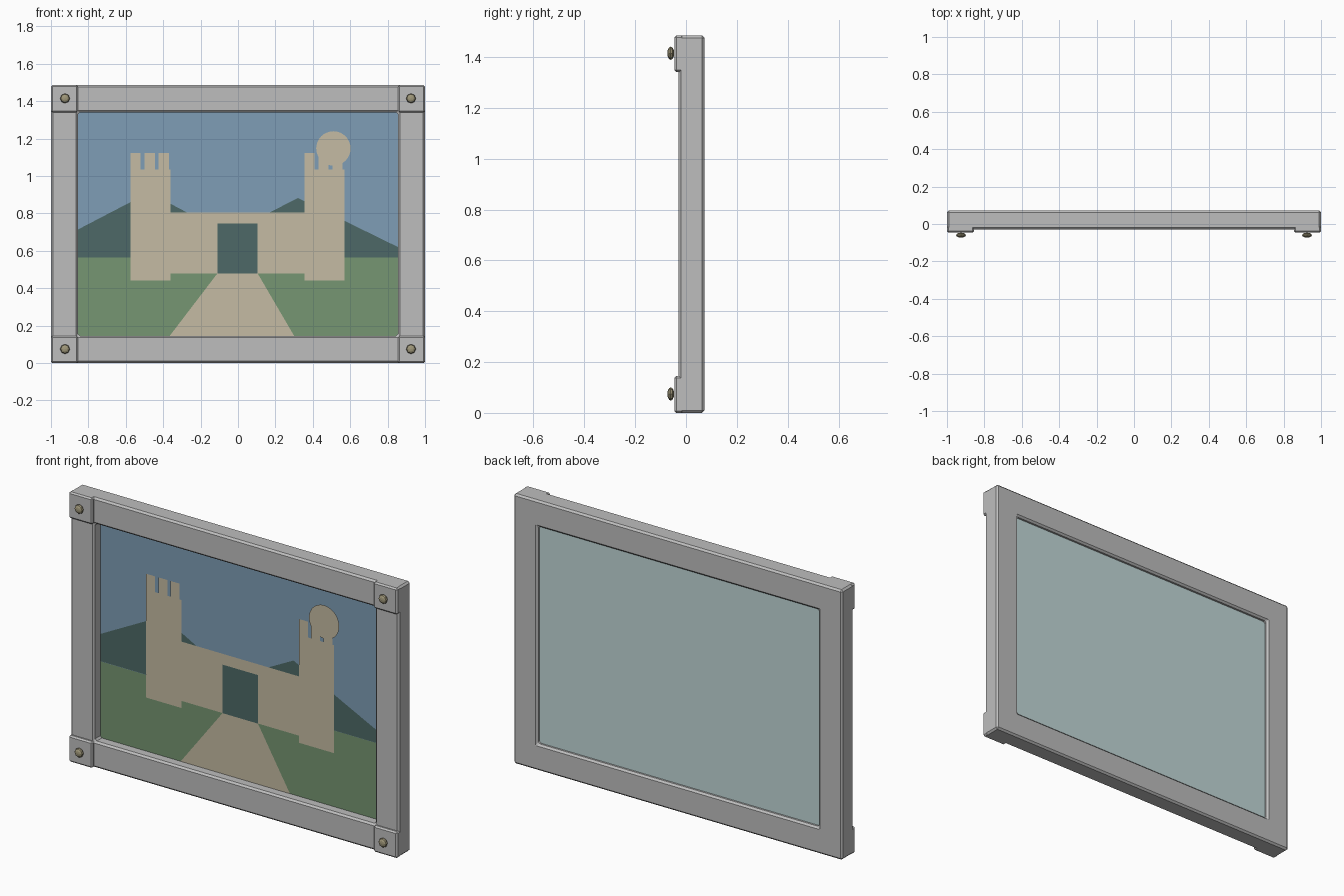
import bpy, bmesh, math
from mathutils import Matrix

if "Cube" in bpy.data.objects:
    bpy.data.objects.remove(bpy.data.objects["Cube"])


def material(name, r, g, b):
    """Make a flat material from 0-255 display values."""
    col = [((v / 255 + 0.055) / 1.055) ** 2.4 for v in (r, g, b)] + [1]
    m = bpy.data.materials.new(name)
    m.use_nodes = True
    m.diffuse_color = col
    bsdf = m.node_tree.nodes["Principled BSDF"]
    bsdf.inputs["Base Color"].default_value = col
    bsdf.inputs["Roughness"].default_value = 0.8
    return m


GREY = material("frame grey", 190, 190, 190)
GLASS = material("pale backing", 194, 216, 216)
SKY = material("sky blue", 126, 158, 182)
GRASS = material("grass green", 118, 150, 114)
DARK = material("dark slate", 77, 105, 103)
STONE = material("sandstone", 197, 187, 163)
BRASS = material("dull brass", 160, 152, 122)

HALF, TOP, BAR = 1.0, 1.485, 0.145      # half width, height, bar width
FRONT, BACK, PLATE = -0.03, 0.0725, -0.046
PICTURE = 0.027                         # depth of the painted surface


def finish(name, bm, mat, bevel=0):
    bmesh.ops.recalc_face_normals(bm, faces=bm.faces)
    me = bpy.data.meshes.new(name)
    bm.to_mesh(me)
    bm.free()
    ob = bpy.data.objects.new(name, me)
    bpy.context.collection.objects.link(ob)
    me.materials.append(mat)
    if bevel:
        mod = ob.modifiers.new("soft edges", "BEVEL")
        mod.width = bevel
        mod.segments = 1
    return ob


def box(name, x, y, z, mat, bevel=0):
    bm = bmesh.new()
    size = [b - a for a, b in (x, y, z)]
    mid = [(a + b) / 2 for a, b in (x, y, z)]
    bmesh.ops.create_cube(bm, size=1, matrix=Matrix.Translation(mid) @ Matrix.Diagonal(size + [1]))
    return finish(name, bm, mat, bevel)


def paint(name, points, layer, mat):
    """Flat painted shape facing the front, each layer a hair forward."""
    bm = bmesh.new()
    y = PICTURE - 0.001 * layer
    face = bm.faces.new([bm.verts.new((x, y, z)) for x, z in points])
    face.normal_update()
    flip = face.normal.y > 0
    ob = finish(name, bm, mat)
    if (ob.data.polygons[0].normal.y > 0):
        ob.data.flip_normals()
    return ob


def rect(x0, x1, z0, z1):
    return [(x0, z0), (x1, z0), (x1, z1), (x0, z1)]


# Frame: rectangular section swept round the four corners
bm = bmesh.new()
loops = []
for inset, y in ((0, FRONT), (BAR, FRONT), (BAR, BACK), (0, BACK)):
    corners = rect(-HALF + inset, HALF - inset, inset, TOP - inset)
    loops.append([bm.verts.new((x, y, z)) for x, z in corners])
for i in range(4):
    a, b = loops[i], loops[(i + 1) % 4]
    for j in range(4):
        k = (j + 1) % 4
        bm.faces.new((a[j], a[k], b[k], b[j]))
finish("frame", bm, GREY, 0.01)

# Corner plates with flattened studs
for side, sx in (("left", 1), ("right", -1)):
    for level, z in (("bottom", 0), ("top", TOP - BAR)):
        xs = sorted((sx * (HALF - BAR), sx * HALF))
        box(f"{level}_{side}_corner_plate", xs, (PLATE, FRONT + 0.02), (z, z + BAR), GREY, 0.008)
        bm = bmesh.new()
        place = Matrix.Translation((sx * 0.925, -0.06, z + BAR / 2 + 0.002))
        place = place @ Matrix.Diagonal((0.026, 0.0135, 0.026, 1)) @ Matrix.Rotation(math.pi / 2, 4, "X")
        bmesh.ops.create_uvsphere(bm, u_segments=8, v_segments=6, radius=1, matrix=place)
        finish(f"{level}_{side}_stud", bm, BRASS)

# Backing board
L, R, B, T = -HALF + BAR, HALF - BAR, BAR, TOP - BAR
box("backing_board", (L - 0.01, R + 0.01), (PICTURE + 0.001, 0.052), (B - 0.01, T + 0.01), GLASS)

# Painted landscape
HORIZON = 0.564
paint("sky", rect(L, R, B, T), 0, SKY)
paint("left_hill", [(L, HORIZON), (0.18, HORIZON), (-0.475, 0.912), (L, 0.714)], 1, DARK)
paint("right_hill", [(-0.3, HORIZON), (R, HORIZON), (R, 0.62), (0.32, 0.882)], 2, DARK)
paint("meadow", rect(L, R, B, HORIZON), 3, GRASS)

# Painted castle
SILL, ROOF = 0.479, 1.035
paint("castle_wall", rect(-0.36, 0.355, SILL, 0.805), 4, STONE)
paint("path", [(-0.365, B), (0.3, B), (0.105, SILL), (-0.11, SILL)], 4, STONE)
paint("gateway", rect(-0.11, 0.105, SILL, 0.746), 5, DARK)
for side, x in (("right", -0.575), ("left", 0.355)):
    outline = [(x, 0.441), (x + 0.215, 0.441), (x + 0.215, ROOF)]
    for step in (0.15, 0.075, 0):           # battlements
        a, b = x + step, x + step + 0.055
        outline += [(b, ROOF), (b, 1.122), (a, 1.122)]
        if step:
            outline.append((a, ROOF))
    paint(f"{side}_tower", outline, 6, STONE)
disc = [(0.51 + 0.092 * math.cos(math.tau * i / 32), 1.147 + 0.092 * math.sin(math.tau * i / 32)) for i in range(32)]
paint("sun", disc, 7, STONE)
